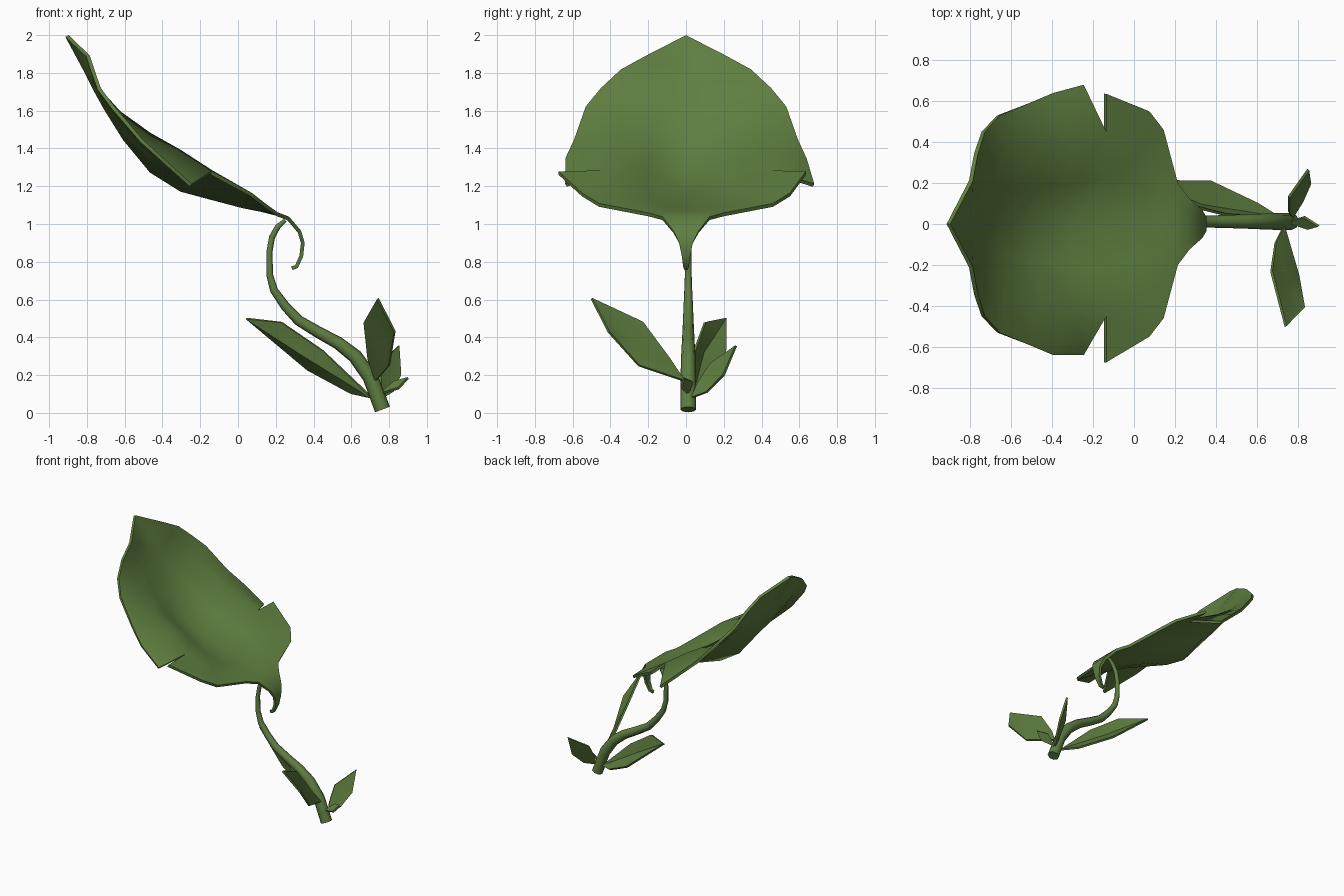
import bpy, bmesh, math
from mathutils import Vector

if "Cube" in bpy.data.objects:
    bpy.data.objects.remove(bpy.data.objects["Cube"])

green = bpy.data.materials.new("leaf green")
green.diffuse_color = (0.115, 0.21, 0.051, 1)
green.use_nodes = True
green.node_tree.nodes["Principled BSDF"].inputs["Base Color"].default_value = green.diffuse_color


def activate(ob):
    bpy.ops.object.select_all(action='DESELECT')
    ob.select_set(True)
    bpy.context.view_layer.objects.active = ob


def sheet(name, faces, thickness, angle):
    """Weld a list of coordinate polygons into a thin solid sheet."""
    bm, verts = bmesh.new(), {}
    for face in faces:
        loop = []
        for co in face:
            key = tuple(round(c, 4) for c in co)
            if key not in verts:
                verts[key] = bm.verts.new(co)
            if verts[key] not in loop:
                loop.append(verts[key])
        if len(loop) > 2:
            bm.faces.new(loop)
    bmesh.ops.recalc_face_normals(bm, faces=bm.faces[:])
    me = bpy.data.meshes.new(name)
    bm.to_mesh(me)
    bm.free()
    me.materials.append(green)
    ob = bpy.data.objects.new(name, me)
    bpy.context.collection.objects.link(ob)
    activate(ob)
    mod = ob.modifiers.new("thickness", 'SOLIDIFY')
    mod.thickness, mod.offset = thickness, 0
    bpy.ops.object.modifier_apply(modifier=mod.name)
    bpy.ops.object.shade_smooth_by_angle(angle=math.radians(angle))
    return ob


# Big leaf: rows of (centre x, z), (ridge x, y, z), (edge x, y, z)
blade = [
    ((-.905, 1.995), (-.905, 0, 1.995), (-.905, 0, 1.995)),
    ((-.80, 1.80), (-.80, .12, 1.85), (-.795, .21, 1.89)),
    ((-.75, 1.70), (-.765, .23, 1.77), (-.77, .345, 1.815)),
    ((-.70, 1.61), (-.72, .30, 1.69), (-.735, .45, 1.715)),
    ((-.60, 1.45), (-.63, .36, 1.59), (-.66, .53, 1.615)),
    ((-.46, 1.28), (-.47, .38, 1.475), (-.51, .59, 1.44)),
    ((-.30, 1.18), (-.31, .40, 1.385), (-.40, .635, 1.34)),
    ((-.15, 1.14), (-.14, .45, 1.275), (-.25, .655, 1.205)),
    ((-.15, 1.14), (-.14, .45, 1.275), (-.14, .655, 1.27)),
    ((.02, 1.095), (.04, .36, 1.145), (.07, .55, 1.155)),
    ((.12, 1.075), (.12, .28, 1.095), (.14, .46, 1.10)),
    ((.20, 1.055), (.20, .13, 1.055), (.21, .20, 1.05)),
]
NOTCH = 7   # the edge is split between this row and the next
# Curled tail below the leaf: x, z, half width
tail = [(.265, 1.03, .125), (.325, .96, .068), (.343, .90, .036),
        (.335, .83, .022), (.31, .775, .014), (.285, .765, .008)]
for x, z, w in tail:
    blade.append(((x, z), (x, w * .6, z), (x, w, z)))

faces = []
for side in (1, -1):
    rows = []
    for i, ((cx, cz), ridge, edge) in enumerate(blade):
        c, r, e = Vector((cx, 0, cz)), Vector(ridge), Vector(edge)
        inner = c.lerp(r, .5)
        inner.z -= .06 * (r.z - c.z)         # slightly rounded trough
        if i in (NOTCH, NOTCH + 1):          # torn lips differ left and right
            e.y += .02 * side * (1 if i == NOTCH else -1)
        rows.append([(p.x, p.y * side, p.z) for p in (c, inner, r, e)])
    for i in range(len(rows) - 1):
        for j in range(3):
            if i == NOTCH and j == 2:
                continue
            faces.append([rows[i][j], rows[i][j + 1], rows[i + 1][j + 1], rows[i + 1][j]])
sheet("big_leaf", faces, .02, 50)

# Stem: tapered tube along an S-shaped path (x, z, radius)
path = [(.765, .018, .042), (.70, .19, .041), (.62, .30, .038), (.53, .37, .034),
        (.42, .43, .031), (.32, .49, .028), (.25, .565, .025), (.19, .65, .021),
        (.168, .73, .018), (.166, .85, .016), (.18, .93, .016), (.21, .985, .015),
        (.25, 1.02, .010)]
cu = bpy.data.curves.new("stem", 'CURVE')
cu.dimensions = '3D'
cu.bevel_depth, cu.bevel_resolution, cu.use_fill_caps = 1, 2, True
sp = cu.splines.new('POLY')
sp.points.add(len(path) - 1)
for p, (x, z, r) in zip(sp.points, path):
    p.co, p.radius = (x, .012, z, 1), r
cu.materials.append(green)
stem = bpy.data.objects.new("stem", cu)
bpy.context.collection.objects.link(stem)
activate(stem)
bpy.ops.object.convert(target='MESH')
bpy.ops.object.shade_smooth_by_angle(angle=math.radians(50))


# Small leaves: outline fanned around a folded midrib point
def small_leaf(name, base, left, tip, right, rib):
    ring = [base] + left + [tip] + right
    sheet(name, [[rib, ring[i], ring[(i + 1) % len(ring)]] for i in range(len(ring))], .014, 30)


small_leaf("long_base_leaf", (.71, .03, .08),
           [(.45, .045, .33), (.23, .10, .48)], (.045, .21, .50),
           [(.37, .21, .23), (.60, .10, .105)], (.33, .09, .315))
small_leaf("front_base_leaf", (.73, -.01, .17),
           [(.69, -.09, .29), (.67, -.23, .48)], (.74, -.50, .605),
           [(.83, -.41, .43), (.80, -.25, .25)], (.75, -.28, .375))
small_leaf("back_base_leaf", (.77, .03, .08),
           [(.755, .06, .15), (.755, .13, .26)], (.85, .265, .355),
           [(.86, .20, .20), (.82, .11, .11)], (.80, .14, .185))
small_leaf("sprout", (.75, .01, .10),
           [(.83, .035, .165)], (.90, -.01, .185),
           [(.85, -.025, .13)], (.84, .005, .145))
